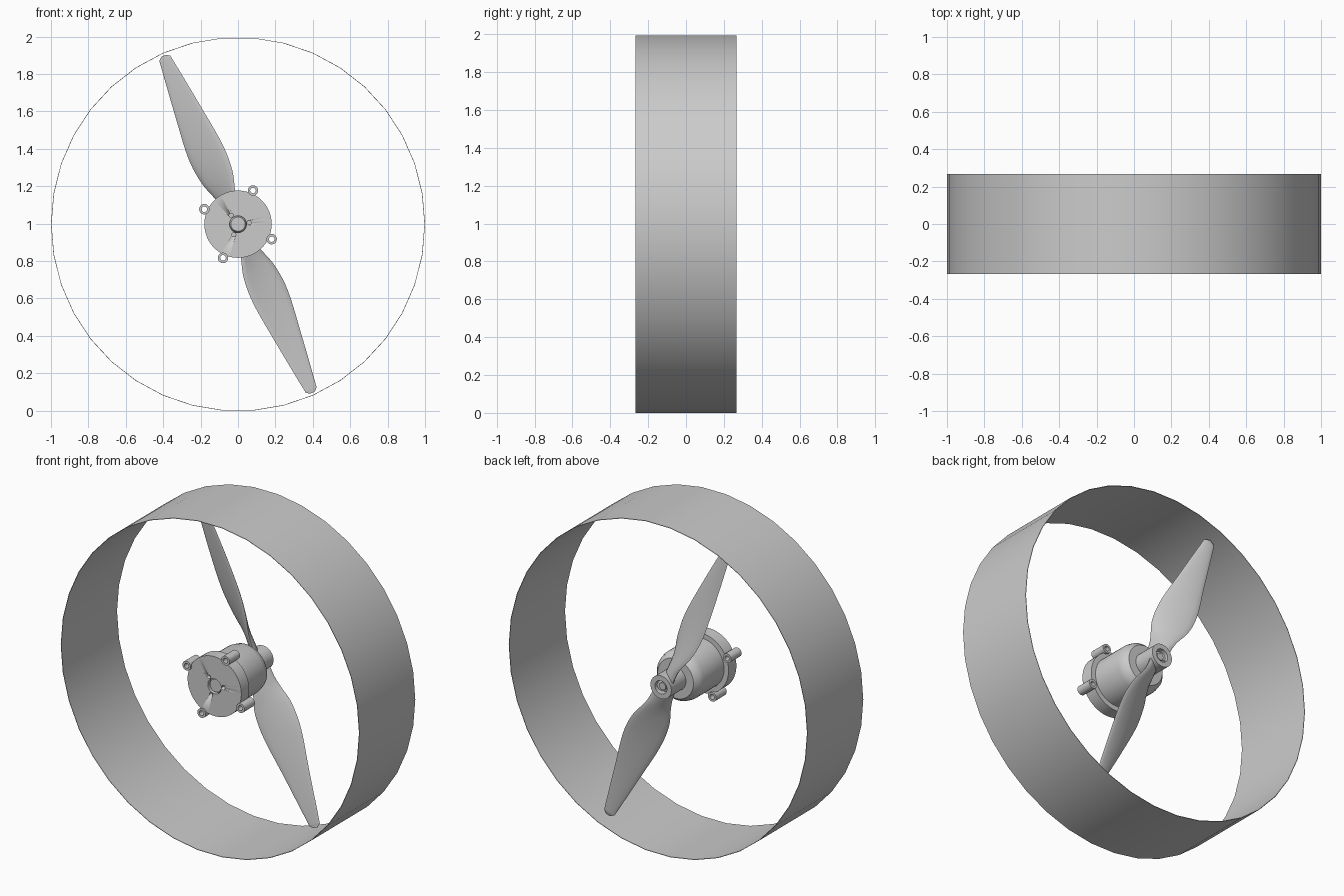
import bpy, bmesh, math
from mathutils import Matrix, Vector

if "Cube" in bpy.data.objects:
    bpy.data.objects.remove(bpy.data.objects["Cube"])

CENTRE = Vector((0, 0, 0.997))

grey = bpy.data.materials.new("light grey")
grey.use_nodes = True
grey.diffuse_color = (0.6, 0.6, 0.6, 1)
grey.node_tree.nodes["Principled BSDF"].inputs["Base Color"].default_value = (0.6, 0.6, 0.6, 1)


def finish(name, bm, angle=35):
    bmesh.ops.remove_doubles(bm, verts=bm.verts, dist=1e-5)
    bmesh.ops.recalc_face_normals(bm, faces=bm.faces)
    mesh = bpy.data.meshes.new(name)
    bm.to_mesh(mesh)
    bm.free()
    mesh.materials.append(grey)
    obj = bpy.data.objects.new(name, mesh)
    bpy.context.collection.objects.link(obj)
    bpy.ops.object.select_all(action="DESELECT")
    obj.select_set(True)
    bpy.context.view_layer.objects.active = obj
    bpy.ops.object.shade_smooth_by_angle(angle=math.radians(angle))
    return obj


def lathe(name, profile, sides=48, at=(0, 0), closed=False):
    """Spin a (radius, y) profile round the y axis."""
    bm = bmesh.new()
    verts = [bm.verts.new((r, y, 0)) for r, y in profile]
    loop = verts + verts[:1] if closed else verts
    edges = [bm.edges.new(pair) for pair in zip(loop, loop[1:])]
    bmesh.ops.spin(bm, geom=verts + edges, cent=(0, 0, 0), axis=(0, 1, 0),
                   angle=math.tau, steps=sides, use_duplicate=False)
    bmesh.ops.translate(bm, verts=bm.verts, vec=CENTRE + Vector((at[0], 0, at[1])))
    return finish(name, bm)


def polar(radius, degrees):
    a = math.radians(degrees)
    return radius * math.cos(a), radius * math.sin(a)


# Thin duct around the propeller
lathe("duct_ring", [(1, -0.267), (1, 0.267), (0.997, 0.267), (0.997, -0.267)], 38, closed=True)

# Motor: mounting plate with a shaft recess, then the tapered can
plate = lathe("mounting_plate", [(0, -0.215), (0.038, -0.215), (0.045, -0.2), (0.045, -0.225),
                                 (0.18, -0.225), (0.18, -0.15), (0, -0.15)])
lathe("motor_can", [(0, -0.16), (0.15, -0.16), (0.15, 0.04), (0.142, 0.075),
                    (0.12, 0.1), (0, 0.1)])

# Three small screw holes in the plate
for i in range(3):
    cutter = lathe("screw_hole_cutter", [(0, -0.3), (0.011, -0.3), (0.011, -0.19), (0, -0.19)],
                   12, polar(0.06, 8 + 120 * i))
    cutter.hide_render = True
    cutter.hide_set(True)
    cut = plate.modifiers.new("screw_hole", "BOOLEAN")
    cut.operation = "DIFFERENCE"
    cut.solver = "EXACT"
    cut.object = cutter

# Four hollow mounting lugs
for i in range(4):
    lathe("mounting_lug", [(0.028, -0.235), (0.028, -0.135), (0.015, -0.135), (0.015, -0.235)],
          20, polar(0.197, 66 + 90 * i), closed=True)

# Propeller hub with a bored rear end and the motor shaft inside it
lathe("propeller_hub", [(0, 0.09), (0.07, 0.09), (0.07, 0.24), (0.04, 0.24), (0.04, 0.19), (0, 0.19)], 32)
lathe("motor_shaft", [(0, 0.1), (0.022, 0.1), (0.022, 0.225), (0, 0.225)], 16)

# Blade stations: radius, leading offset, trailing offset, depth, thickness
STATIONS = [(0.0, 0.045, -0.045, 0.08, 0.04), (0.1, 0.047, -0.047, 0.09, 0.036),
            (0.17, 0.057, -0.058, 0.105, 0.03), (0.28, 0.087, -0.092, 0.115, 0.025),
            (0.43, 0.093, -0.104, 0.095, 0.02), (0.66, 0.067, -0.079, 0.052, 0.015),
            (0.94, 0.03, -0.043, 0.018, 0.009), (0.97, 0.024, -0.036, 0.013, 0.007),
            (0.985, 0.004, -0.018, 0.004, 0.004)]


def smooth_stations(steps=5):
    """Catmull-Rom interpolation between the blade stations."""
    pts = [STATIONS[0]] + STATIONS + [STATIONS[-1]]
    for a, b, c, d in zip(pts, pts[1:], pts[2:], pts[3:]):
        for k in range(steps):
            t = k / steps
            yield [q + t / 2 * (r - p + t * (2 * p - 5 * q + 4 * r - s + t * (3 * (q - r) + s - p)))
                   for p, q, r, s in zip(a, b, c, d)]
    yield STATIONS[-1]


def blade(name, turn):
    bm = bmesh.new()
    sections, count = [], 16
    for u, lead, trail, depth, thick in smooth_stations():
        chord = Vector((lead - trail, -depth, 0))
        normal = Vector((depth, lead - trail, 0)).normalized()
        middle = Vector(((lead + trail) / 2, 0.175, u))
        ring = []
        for k in range(count):
            a = math.tau * k / count
            camber = 0.25 * thick * math.sin(a) ** 2
            ring.append(bm.verts.new(middle + chord * math.cos(a) / 2
                                     + normal * (math.sin(a) * thick / 2 + camber)))
        sections.append(ring)
    for low, high in zip(sections, sections[1:]):
        for k in range(count):
            n = (k + 1) % count
            bm.faces.new((low[k], low[n], high[n], high[k]))
    bm.faces.new(sections[0])
    bm.faces.new(sections[-1])
    bmesh.ops.transform(bm, verts=bm.verts, matrix=Matrix.Translation(CENTRE)
                        @ Matrix.Rotation(math.radians(turn), 4, "Y"))
    return finish(name, bm, 60)


blade("upper_blade", -23.4)
blade("lower_blade", 156.6)
